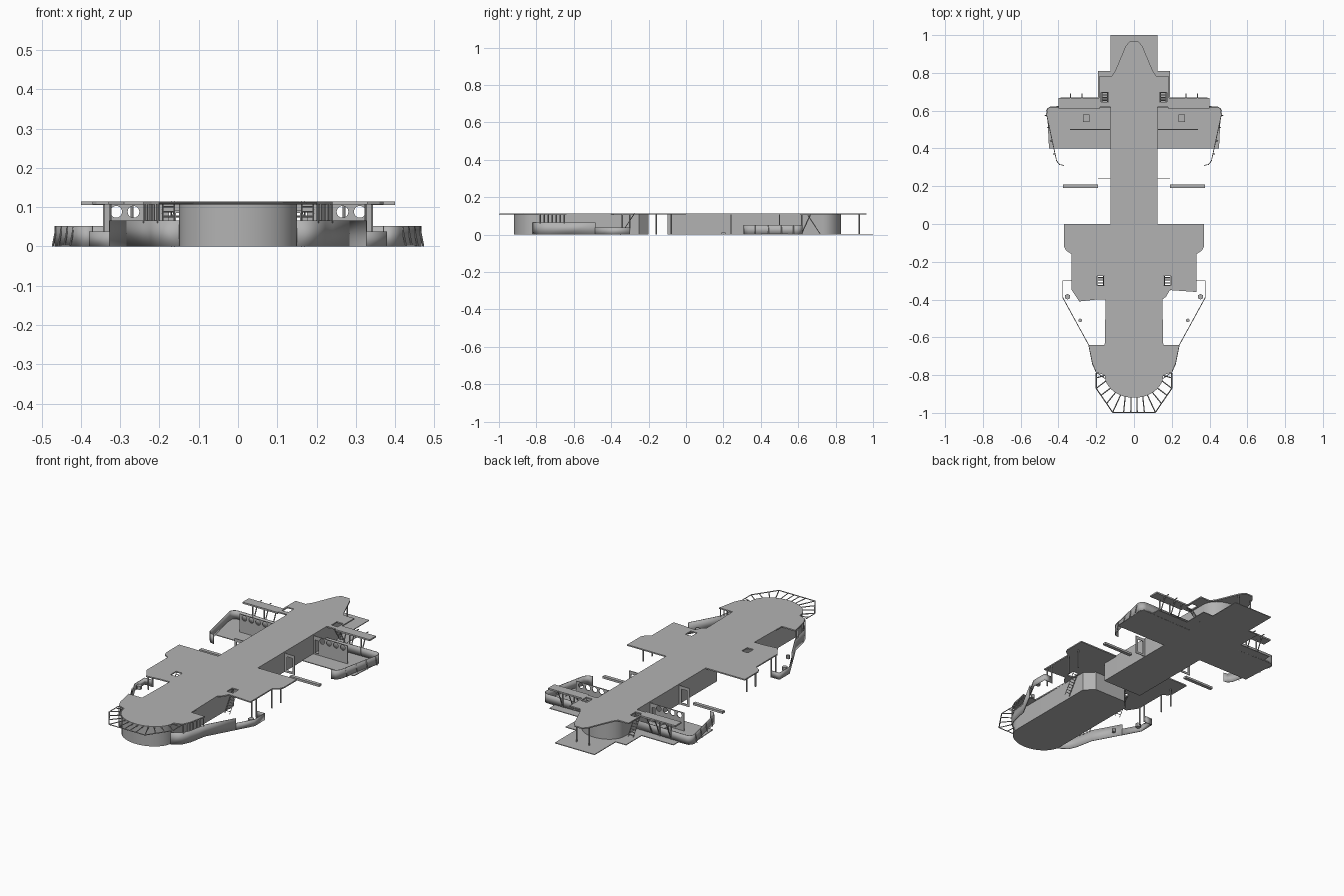
import bpy, bmesh, math
from mathutils import Vector

cube = bpy.data.objects.get("Cube")
if cube:
    bpy.data.objects.remove(cube, do_unlink=True)

paint = bpy.data.materials.new("deck_grey")
paint.use_nodes = True
GREY = (0.45, 0.45, 0.45, 1)
paint.diffuse_color = GREY
paint.node_tree.nodes["Principled BSDF"].inputs["Base Color"].default_value = GREY

TOP, DECK = 0.114, 0.107


def finish(name, bm):
    bmesh.ops.recalc_face_normals(bm, faces=bm.faces)
    mesh = bpy.data.meshes.new(name)
    bm.to_mesh(mesh)
    bm.free()
    mesh.materials.append(paint)
    obj = bpy.data.objects.new(name, mesh)
    bpy.context.collection.objects.link(obj)
    return obj


def prism(name, outline, z0, z1):
    bm = bmesh.new()
    face = bm.faces.new([bm.verts.new((x, y, z0)) for x, y in outline])
    ext = bmesh.ops.extrude_face_region(bm, geom=[face])
    verts = [g for g in ext["geom"] if isinstance(g, bmesh.types.BMVert)]
    bmesh.ops.translate(bm, verts=verts, vec=(0, 0, z1 - z0))
    return finish(name, bm)


def box(name, x0, x1, y0, y1, z0, z1):
    return prism(name, [(x0, y0), (x1, y0), (x1, y1), (x0, y1)], z0, z1)


def wall(name, path, z0, z1, thick=0.004):
    bm = bmesh.new()
    low = [bm.verts.new((x, y, z0)) for x, y in path]
    high = [bm.verts.new((x, y, z1)) for x, y in path]
    for i in range(len(path) - 1):
        bm.faces.new((low[i], low[i + 1], high[i + 1], high[i]))
    obj = finish(name, bm)
    mod = obj.modifiers.new("thickness", "SOLIDIFY")
    mod.thickness, mod.offset = thick, 0
    return obj


def bars(name, pairs, r=0.003, sides=6):
    bm = bmesh.new()
    for a, b in pairs:
        a, b = Vector(a), Vector(b)
        rot = (b - a).to_track_quat("Z", "Y").to_matrix().to_4x4()
        rot.translation = (a + b) / 2
        bmesh.ops.create_cone(bm, cap_ends=True, segments=sides, radius1=r,
                              radius2=r, depth=(b - a).length, matrix=rot)
    return finish(name, bm)


def cut(target, cutter):
    mod = target.modifiers.new("opening", "BOOLEAN")
    mod.operation, mod.solver, mod.object = "DIFFERENCE", "EXACT", cutter
    cutter.hide_render = True
    bpy.context.view_layer.objects.active = target
    bpy.ops.object.modifier_apply(modifier=mod.name)
    bpy.data.objects.remove(cutter, do_unlink=True)


def both(half):
    """Close a right-hand outline with its mirror image."""
    return half + [(-x, y) for x, y in reversed(half)]


def arc(cx, cy, rx, ry, a0, a1, n):
    return [(cx + rx * math.cos(math.radians(a0 + (a1 - a0) * i / n)),
             cy + ry * math.sin(math.radians(a0 + (a1 - a0) * i / n)))
            for i in range(n + 1)]


# Deckhouses under the main deck
bow = arc(0, -0.8, 0.15, 0.12, -86, 0, 9)
front_house = prism("front_house", both(bow + [(0.15, -0.25), (0.1, -0.2)]), 0, DECK)
stern = arc(0, 0.73, 0.125, 0.1, 0, 86, 8)
aft_house = prism("aft_house", both([(0.125, -0.1)] + stern), 0, DECK)

# Lower floor, crossing the aft house
prism("lower_floor", both([
    (0.125, -0.1), (0.125, 0.4), (0.45, 0.4), (0.46, 0.6), (0.45, 0.62),
    (0.39, 0.625), (0.39, 0.67), (0.19, 0.67), (0.19, 0.81), (0.125, 0.81),
    (0.125, 1.0)]), 0, 0.004)

# Main deck, with slightly different edges on the two sides
left_edge = [(0.33, -0.36), (0.19, -0.35), (0.17, -0.385), (0.15, -0.4)]
right_edge = [(0.33, -0.35), (0.29, -0.41), (0.2, -0.4), (0.15, -0.4)]


def deck_half(edge):
    nose = arc(0, -0.8, 0.155, 0.12, -86, 0, 9)
    return (nose + [(0.2, -0.785), (0.22, -0.74), (0.24, -0.64), (0.155, -0.64)]
            + edge[::-1] +
            [(0.33, -0.16), (0.36, -0.14), (0.37, -0.12), (0.37, 0), (0.125, 0),
             (0.125, 0.62), (0.185, 0.62), (0.185, 0.78), (0.12, 0.78),
             (0.1, 0.81), (0.045, 0.94), (0.025, 0.965)])


main_deck = prism("main_deck", deck_half(left_edge)
                  + [(-x, y) for x, y in reversed(deck_half(right_edge))], DECK, TOP)

for side, s in (("left", 1), ("right", -1)):
    def flip(path):
        return [(s * x, y) for x, y in path]

    def flip3(pairs):
        return [tuple((s * p[0], p[1], p[2]) for p in pair) for pair in pairs]

    def sbox(name, x0, x1, *rest):
        return box(f"{side}_{name}", s * x0, s * x1, *rest)

    # Ladder openings and ladders
    for spot, x, y, run in (("front", 0.177, -0.3, 0.05), ("aft", 0.155, 0.67, -0.05)):
        cut(main_deck, sbox("cutter", x - 0.02, x + 0.02, y - 0.025, y + 0.025, 0.1, 0.13))
        top, foot = Vector((x, y + run / 2, TOP)), Vector((x, y - run, 0))
        rails = [(foot + Vector((d, 0, 0)), top + Vector((d, 0, 0))) for d in (-0.015, 0.015)]
        for i in range(1, 9):
            p = foot.lerp(top, i / 9)
            rails.append((p - Vector((0.015, 0, 0)), p + Vector((0.015, 0, 0))))
        bars(f"{side}_{spot}_ladder", flip3(rails), 0.002, 4)

    # Forward bulwark, high ahead and stepped down behind
    knee = (0.325, -0.485)
    wall(f"{side}_bulwark_high", flip([(0.15, -0.82), (0.2, -0.785), (0.22, -0.74),
                                      (0.24, -0.64), knee]), 0, 0.066)
    wall(f"{side}_bulwark_low", flip([knee, (0.377, -0.39), (0.377, -0.3),
                                     (0.33, -0.3)]), 0, 0.038)
    for name, x, y, r in (("large", 0.352, -0.385, 0.015), ("small", 0.285, -0.51, 0.01)):
        bars(f"{side}_{name}_bollard", flip3([((x, y, 0.015), (x, y, 0.035))]), r, 6)

    # Gallery mullions above the bulwark
    a, b = Vector((0.202, -0.78, 0)), Vector((0.238, -0.65, 0))
    posts = []
    for i in range(7):
        p = a.lerp(b, i / 6)
        posts.append(((p.x, p.y, 0.06), (p.x, p.y, DECK)))
    bars(f"{side}_gallery_mullions", flip3(posts), 0.004, 4)

    # Posts under the overhanging decks
    spots = [(0.325, -0.34), (0.325, -0.3), (0.325, -0.16), (0.325, -0.08),
             (0.34, 0.62), (0.27, 0.62), (0.04, 0.925)]
    bars(f"{side}_deck_posts", flip3([((x, y, 0), (x, y, DECK)) for x, y in spots]), 0.004)

    # Aft wing, its pins and braces
    sbox("aft_wing", 0.18, 0.4, 0.612, 0.668, DECK - 0.002, TOP)
    bars(f"{side}_wing_pins", flip3([((x, 0.66, 0.11), (x, 0.69, 0.11))
                                    for x in (0.275, 0.335)]), 0.003)
    bars(f"{side}_wing_braces", flip3([((x, 0.62, 0.01), (x, 0.665, DECK))
                                      for x in (0.22, 0.27, 0.34)]), 0.003)

    # Screen with portholes and a doorway
    screen = sbox("porthole_screen", 0.12, 0.34, 0.498, 0.502, 0, DECK)
    cut(screen, bars("cutter", flip3([((x, 0.48, 0.088), (x, 0.52, 0.088))
                                     for x in (0.18, 0.223, 0.266, 0.31)]), 0.015, 16))
    cut(screen, sbox("cutter", 0.137, 0.158, 0.48, 0.52, 0.012, 0.085))

    # Door frame panel beside the aft house
    panel = sbox("door_panel", 0.12, 0.19, 0.238, 0.242, 0, DECK)
    cut(panel, sbox("cutter", 0.14, 0.175, 0.22, 0.26, 0.012, 0.09))

    # Aft bulwark with a rounded corner, and ribs outside
    rim = ([(0.37, 0.31), (0.395, 0.315), (0.41, 0.335)]
           + arc(0.435, 0.59, 0.03, 0.03, 0, 90, 6) + [(0.39, 0.62), (0.125, 0.615)])
    wall(f"{side}_aft_bulwark", flip(rim), 0, 0.052)
    ribs = []
    for y in (0.37, 0.44, 0.51, 0.575):
        x = 0.41 + (y - 0.335) * 0.055 / 0.255
        ribs.append(((x + 0.01, y, 0), (x, y, 0.05)))
    bars(f"{side}_bulwark_ribs", flip3(ribs), 0.0025, 4)

    # Low beam and floor locker
    sbox("low_beam", 0.19, 0.377, 0.19, 0.21, 0, 0.012)
    sbox("floor_locker", 0.235, 0.27, 0.54, 0.58, 0.004, 0.03)

# Open frame around the bow
corners = [(0.2, -0.79), (0.2, -0.87), (0.113, -0.997)]
loop = both(corners)
z = TOP - 0.004
bow_bars = [((*loop[i], z), (*loop[i + 1], z)) for i in range(len(loop) - 1)]
for s in (1, -1):
    for deg, x, y in ((0, 0.2, -0.815), (-14, 0.2, -0.87), (-35, 0.175, -0.907),
                      (-50, 0.145, -0.95), (-62, 0.113, -0.997),
                      (-72, 0.055, -0.997), (-84, 0.017, -0.997)):
        t = math.radians(deg)
        bow_bars.append(((s * 0.15 * math.cos(t), -0.8 + 0.118 * math.sin(t), z),
                         (s * x, y, z)))
bars("bow_frame", bow_bars, 0.003, 4)

# Smooth the rounded walls
for obj in bpy.context.view_layer.objects:
    obj.select_set(obj.type == "MESH" and ("house" in obj.name or "bulwark" in obj.name))
bpy.context.view_layer.objects.active = front_house
bpy.ops.object.shade_smooth_by_angle(angle=math.radians(30))
bpy.ops.object.select_all(action="DESELECT")
